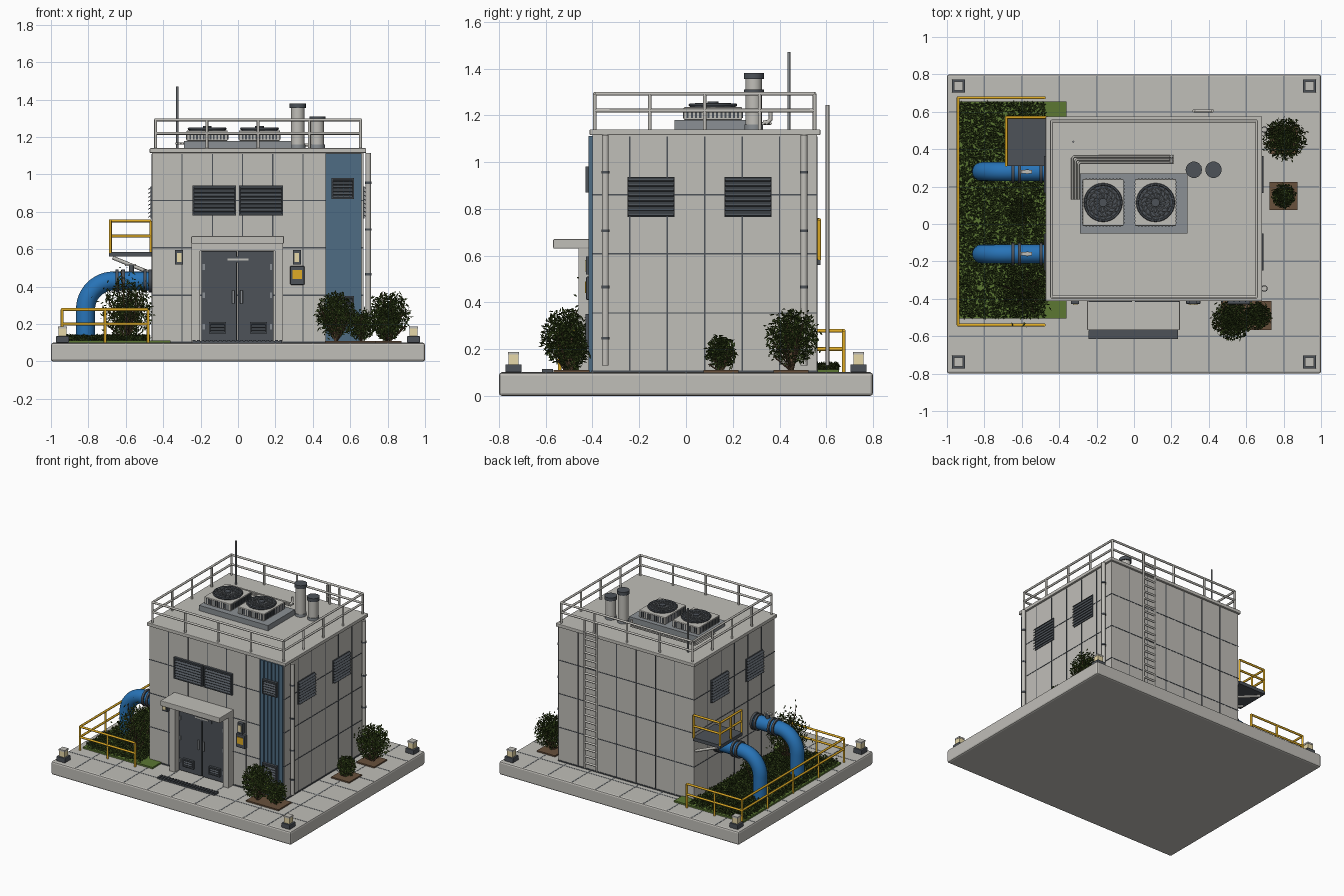
import bpy, bmesh, math, random
from mathutils import Vector, Matrix

random.seed(4)
if "Cube" in bpy.data.objects:
    bpy.data.objects.remove(bpy.data.objects["Cube"])


def material(name, *rgb):
    col = [(c / 255) ** 2.2 for c in rgb] + [1]
    m = bpy.data.materials.new(name)
    m.use_nodes = True
    m.diffuse_color = col
    m.node_tree.nodes["Principled BSDF"].inputs["Base Color"].default_value = col
    return m


CONCRETE = material("pale concrete", 191, 189, 183)
SLATE = material("dark slate metal", 78, 83, 89)
STEEL = material("grey steel", 138, 143, 147)
BLUE = material("pipe blue", 44, 115, 182)
PANEL = material("panel blue", 80, 108, 130)
YELLOW = material("safety yellow", 222, 170, 42)
CREAM = material("lamp cream", 232, 217, 168)
LEAF = material("dark leaf", 62, 79, 36)
GRASS = material("grass green", 92, 119, 54)
SOIL = material("brown soil", 104, 82, 62)


def add_object(name, mesh, *mats):
    ob = bpy.data.objects.new(name, mesh)
    bpy.context.collection.objects.link(ob)
    mesh.materials.clear()
    for m in mats:
        mesh.materials.append(m)
    return ob


def boxes(name, mat, ranges, bevel=0, matrix=Matrix()):
    """One object from boxes given as (x range, y range, z range)."""
    bm = bmesh.new()
    for rng in ranges:
        mid = Vector([(a + b) / 2 for a, b in rng])
        size = [abs(b - a) for a, b in rng]
        bmesh.ops.create_cube(bm, size=1, matrix=Matrix.Translation(mid) @ Matrix.Diagonal(size + [1]))
    bm.transform(matrix)
    me = bpy.data.meshes.new(name)
    bm.to_mesh(me)
    ob = add_object(name, me, mat)
    if bevel:
        mod = ob.modifiers.new("bevel", "BEVEL")
        mod.width, mod.segments = bevel, 2


def block(cx, cy, w, d, z0, z1):
    return (cx - w / 2, cx + w / 2), (cy - d / 2, cy + d / 2), (z0, z1)


def tubes(name, mat, paths, r, res=2, cyclic=False):
    """Round tubes of one radius along point paths."""
    cu = bpy.data.curves.new(name, "CURVE")
    cu.dimensions, cu.bevel_depth, cu.bevel_resolution = "3D", r, res
    cu.use_fill_caps = not cyclic
    for path in paths:
        sp = cu.splines.new("POLY")
        sp.points.add(len(path) - 1)
        sp.use_cyclic_u = cyclic
        for p, co in zip(sp.points, path):
            p.co = (*co, 1)
    tmp = bpy.data.objects.new(name, cu)
    bpy.context.collection.objects.link(tmp)
    me = bpy.data.meshes.new_from_object(tmp)
    bpy.data.objects.remove(tmp)
    me.shade_smooth()
    me.set_sharp_from_angle(angle=math.radians(50))
    add_object(name, me, mat)


def pole(x, y, z0, z1):
    return (x, y, z0), (x, y, z1)


def circle(cx, cy, z, r, n=28, turn=0):
    angles = [turn + k * math.tau / n for k in range(n)]
    return [(cx + r * math.cos(a), cy + r * math.sin(a), z) for a in angles]


def railing(name, mat, corners, counts, z0, heights):
    """Posts and horizontal rails along a run of corners."""
    paths = []
    for (a, b), n in zip(zip(corners, corners[1:]), counts):
        a, b = Vector(a), Vector(b)
        paths += [((*a, z), (*b, z)) for z in heights]
        paths += [pole(*a.lerp(b, k / n), z0, heights[-1]) for k in range(n + 1)]
    tubes(name, mat, paths, .008)


# Base slab and paving joints
boxes("base_slab", CONCRETE, [((-1, 1), (-.8, .8), (0, .1))], .012)
joints = [((x / 5 - .004, x / 5 + .004), (-.79, .79), (.09, .1015)) for x in range(-4, 5)]
joints += [((-.99, .99), (y / 5 - .004, y / 5 + .004), (.09, .1015)) for y in range(-3, 4)]
boxes("paving_joints", STEEL, joints)

# Building walls, panel seams and roof slab
X0, X1, Y0, Y1, FLOOR, ROOF = -.46, .67, -.4, .56, .1, 1.14
boxes("walls", CONCRETE, [((X0, X1), (Y0, Y1), (FLOOR, ROOF - .02))])
E, S = .002, .0028
seams = [((X0 - E, X1 + E), (Y0 - E, Y1 + E), (z - S, z + S)) for z in (.354, .608, .86)]
for k in range(1, 7):
    x, y = X0 + (X1 - X0) * k / 7, Y0 + (Y1 - Y0) * k / 6
    seams.append(((x - S, x + S), (Y0 - E, Y1 + E), (FLOOR, ROOF - .03)))
    if k < 6:
        seams.append(((X0 - E, X1 + E), (y - S, y + S), (FLOOR, ROOF - .03)))
boxes("panel_seams", SLATE, seams)
boxes("wall_plinth", SLATE, [((X0 - .004, X1 + .004), (Y0 - .004, Y1 + .004), (FLOOR, FLOOR + .008))])
boxes("roof_slab", CONCRETE, [((-.472, .685), (-.412, .575), (1.115, ROOF))], .004)
railing("roof_railing", CONCRETE, [(-.44, -.39), (.655, -.39), (.655, .55), (-.44, .55), (-.44, -.39)],
        (4, 4, 4, 4), ROOF, (1.22, 1.292))

# Roof cooling units with fans
boxes("cooler_base", STEEL, [((-.29, .285), (-.05, .27), (ROOF, 1.18))])
for side, cx in (("right", -.165), ("left", .115)):
    cy = .115
    boxes(side + "_cooler", CONCRETE, [block(cx, cy, .22, .25, 1.18, 1.235)], .005)
    fins = [block(cx + (k - 5) * .018, cy, .009, .256, 1.188, 1.228) for k in range(11)]
    fins += [block(cx, cy + (k - 6) * .018, .226, .009, 1.188, 1.228) for k in range(13)]
    boxes(side + "_cooler_fins", SLATE, fins)
    tubes(side + "_fan_well", SLATE, [pole(cx, cy, 1.23, 1.24)], .097, 6)
    tubes(side + "_fan_rim", SLATE, [circle(cx, cy, 1.244, .097)], .007, 1, True)
    tubes(side + "_fan_guard", STEEL, [circle(cx, cy, 1.25, r) for r in (.05, .075)], .0025, 1, True)
    hub, mid, rim = [circle(cx, cy, 1.246, r, 16, t) for r, t in ((.02, 0), (.06, .25), (.095, .65))]
    tubes(side + "_fan_swirl", STEEL, list(zip(hub, mid, rim)), .003, 1)
    tubes(side + "_fan_hub", SLATE, [pole(cx, cy, 1.24, 1.258)], .023, 4)

# Roof vents, aerial and coolant lines
for name, x, top in (("tall_vent", .32, 1.38), ("short_vent", .425, 1.31)):
    tubes(name, CONCRETE, [pole(x, .29, ROOF, top - .02)], .036, 5)
    tubes(name + "_cap", SLATE, [pole(x, .29, top - .025, top)], .044, 5)
    tubes(name + "_collar", STEEL, [pole(x, .29, ROOF, ROOF + .02)], .04, 5)
tubes("aerial", STEEL, [pole(-.325, .44, ROOF, 1.47)], .006)
lines = [[(-.33 + d, .13, 1.165), (-.33 + d, .35 - d, 1.165), (-.32 + d, .362 - d, 1.165), (.21, .362 - d, 1.165)]
         for d in (0, .016, .032)]
tubes("coolant_lines", CONCRETE, lines, .006)
tubes("gooseneck", CONCRETE, [[(.2, .33, 1.168), (.2, .352, 1.172), (.2, .362, 1.182), (.2, .362, 1.215)]], .009)


def louvre(name, x, y, z, w, h, turn=0):
    """Slatted vent; turn 0 faces the front and has a frame."""
    place = Matrix.Translation((x, y, z)) @ Matrix.Rotation(math.radians(turn), 4, "Z")
    t = .008
    parts = [block(0, 0, w, .006, -h / 2, h / 2)]
    if not turn:
        parts += [block(s * (w - t) / 2, -.008, t, .018, -h / 2, h / 2) for s in (-1, 1)]
        parts += [block(0, -.008, w, .018, s * (h - t) / 2 - t / 2, s * (h - t) / 2 + t / 2) for s in (-1, 1)]
    boxes(name + "_frame", SLATE, parts, 0, place)
    n = max(4, round(h / .02))
    for k in range(n):
        tilt = Matrix.Translation((0, -.009, -h / 2 + h * (k + .5) / n)) @ Matrix.Rotation(.7, 4, "X")
        boxes(name + "_slat", SLATE, [block(0, 0, w - t / 2, .018, -.002, .002)], 0, place @ tilt)


louvre("front_louvre_right", -.127, Y0, .86, .235, .16)
louvre("front_louvre_left", .122, Y0, .86, .235, .16)
for n, y in enumerate((-.15, .265)):
    louvre("left_wall_louvre_%d" % n, X1 + .004, y, .85, .2, .17, 90)
    louvre("right_wall_louvre_%d" % n, X0 - .004, y, .85, .2, .17, -90)

# Blue ribbed strip on the front
boxes("blue_strip", PANEL, [((.47, .66), (Y0 - .009, Y0 + .01), (FLOOR, 1.112))])
boxes("blue_strip_ribs", PANEL, [block(.472 + k * .031, Y0 - .01, .006, .012, FLOOR, 1.112) for k in range(7)])
louvre("strip_upper_louvre", .56, Y0 - .012, .925, .12, .11)
louvre("strip_lower_louvre", .56, Y0 - .012, .275, .12, .15)

# Doorway: portal, canopy, double door, step grating
portal = [block(s * .222 - .003, -.43, .045, .06, FLOOR, .63) for s in (-1, 1)]
portal.append(((-.245, .24), (-.46, Y0), (.59, .635)))
boxes("door_portal", CONCRETE, portal)
boxes("door_canopy", CONCRETE, [((-.25, .245), (-.568, Y0), (.63, .67))], .004)
boxes("door_leaves", SLATE, [block(s * .098 - .003, -.41, .19, .03, .108, .59) for s in (-1, 1)], .003)
boxes("door_hinges", STEEL, [block(s * .18 - .003, -.427, .012, .008, z, z + .03) for s in (-1, 1) for z in (.17, .34, .49)])
tubes("door_handles", STEEL, [pole(s * .022 - .003, -.437, .31, .38) for s in (-1, 1)], .007)
for s, side in ((-1, "right"), (1, "left")):
    louvre(side + "_door_vent", s * .11, -.425, .18, .09, .06)
boxes("door_sign", SLATE, [block(0, -.428, .165, .006, .528, .562)])
boxes("door_sign_face", CONCRETE, [block(0, -.43, .11, .006, .541, .55)])
grate = [block(-.235 + k * .0232, -.592, .014, .046, FLOOR, .115) for k in range(21)]
boxes("step_grating", SLATE, grate + [((-.24, .235), (-.615, -.568), (FLOOR, .109))])

# Wall lamps and control box
for side, x in (("right", -.315), ("left", .315)):
    boxes(side + "_wall_lamp_frame", SLATE, [block(x, -.412, .044, .03, .518, .595)])
    boxes(side + "_wall_lamp", CREAM, [block(x, -.425, .024, .014, .532, .58)])
boxes("control_box", SLATE, [block(.317, -.412, .076, .03, .41, .51)], .004)
boxes("control_box_face", YELLOW, [block(.317, -.428, .05, .006, .44, .49)])

# Rain pipes with clamps on the left wall
tubes("rain_pipes", CONCRETE, [pole(.697, y, .13, 1.115) for y in (-.345, .505)], .015, 3)
tubes("rain_pipe_clamps", SLATE, [pole(.697, y, z, z + .012) for y in (-.345, .505) for z in (.24, .46, .7, .95)], .018, 3)

# Rear ladder
rungs = [((.32, .605, .17 + k * .052), (.42, .605, .17 + k * .052)) for k in range(20)]
tubes("ladder", CONCRETE, [pole(x, .605, .13, 1.245) for x in (.32, .42)] + rungs, .008)

# Side platform with railing and struts
boxes("platform", SLATE, [((-.69, X0), (.31, .575), (.56, .585))])
railing("platform_railing", YELLOW, [(-.683, .315), (-.683, .57), (-.465, .57)], (2, 1), .58, (.67, .752))
tubes("platform_struts", CONCRETE, [((-.67, y, .555), (X0, y, .47)) for y in (.36, .54)], .01)

# Blue water pipes with flanges and valve levers
for side, y in (("rear", .28), ("front", -.16)):
    bend = [(-.665 - .15 * math.sin(a), y, .28 + .15 * math.cos(a)) for a in [k * math.pi / 24 for k in range(13)]]
    tubes(side + "_water_pipe", BLUE, [[(X0, y, .43)] + bend + [(-.815, y, FLOOR)]], .051, 6)
    tubes(side + "_pipe_flanges", SLATE, [((x, y, .43), (x + .016, y, .43)) for x in (-.655, -.62, -.505, -.478)], .062, 6)
    tubes(side + "_valve_stem", SLATE, [pole(-.57, y, .46, .515)], .014)
    boxes(side + "_valve_lever", CONCRETE, [block(-.575, y, .06, .018, .51, .522)])


def foliage(name, spots, size, light):
    """Loose leaves in two greens at the given spots."""
    bm = bmesh.new()
    for p in spots:
        u = Vector([random.gauss(0, 1) for _ in range(3)]).normalized()
        v = u.orthogonal().normalized() * size * .35
        u *= size * random.uniform(.6, 1.1)
        face = bm.faces.new([bm.verts.new(p + d) for d in (-u, v, u, -v)])
        face.material_index = random.random() < light
    me = bpy.data.meshes.new(name)
    bm.to_mesh(me)
    add_object(name, me, LEAF, GRASS)


def bush(name, x, y, z, r, h, count, stray=1.15):
    spots, twigs = [], []
    for k in range(count):
        reach = random.uniform(.05, 1) ** .6 * (random.uniform(1, stray) if k % 9 == 0 else 1)
        d = Vector([random.gauss(0, 1) for _ in range(3)]).normalized() * reach
        spots.append(Vector((x + d.x * r, y + d.y * r, max(z + d.z * h, FLOOR + .015))))
        if k % 60 == 0:
            twigs.append(((x, y, FLOOR), spots[-1]))
    foliage(name + "_leaves", spots, .014, .2)
    tubes(name + "_twigs", SOIL, twigs, .003, 0)


# Planting: lawn, bushes and soil beds
boxes("lawn", GRASS, [((-.94, -.36), (-.505, .655), (FLOOR, .112))])
foliage("lawn_blades", [Vector((random.uniform(-.935, -.475), random.uniform(-.5, .65), random.uniform(.115, .138)))
                        for _ in range(9000)], .013, .35)
boxes("soil_beds", SOIL, [block(.8, .15, .15, .15, FLOOR, .11), block(.8, .45, .15, .15, FLOOR, .11),
                          block(.6, -.49, .27, .155, FLOOR, .11)])
bush("lawn_large_bush", -.59, -.37, .29, .14, .16, 1400, 1.5)
bush("lawn_small_bush", -.6, .07, .2, .08, .1, 600)
bush("front_bush", .525, -.515, .25, .108, .125, 1700, 1.2)
bush("front_low_bush", .66, -.49, .195, .075, .085, 900)
bush("side_bush", .805, .455, .25, .115, .125, 1700, 1.2)
bush("side_low_bush", .8, .15, .185, .066, .075, 900)

# Yellow lawn fence
railing("lawn_fence", YELLOW, [(-.48, -.54), (-.94, -.54), (-.94, .675), (-.48, .675)], (2, 4, 2), FLOOR, (.2, .278))

# Corner lamps
spots = [(sx * .938, sy * .738) for sx in (-1, 1) for sy in (-1, 1)]
boxes("corner_lamp_bases", SLATE, [block(*p, .07, .07, FLOOR, .135) for p in spots], .004)
boxes("corner_lamp_lights", CREAM, [block(*p, .044, .044, .13, .178) for p in spots])
boxes("corner_lamp_caps", CONCRETE, [block(*p, .048, .048, .176, .188) for p in spots])
